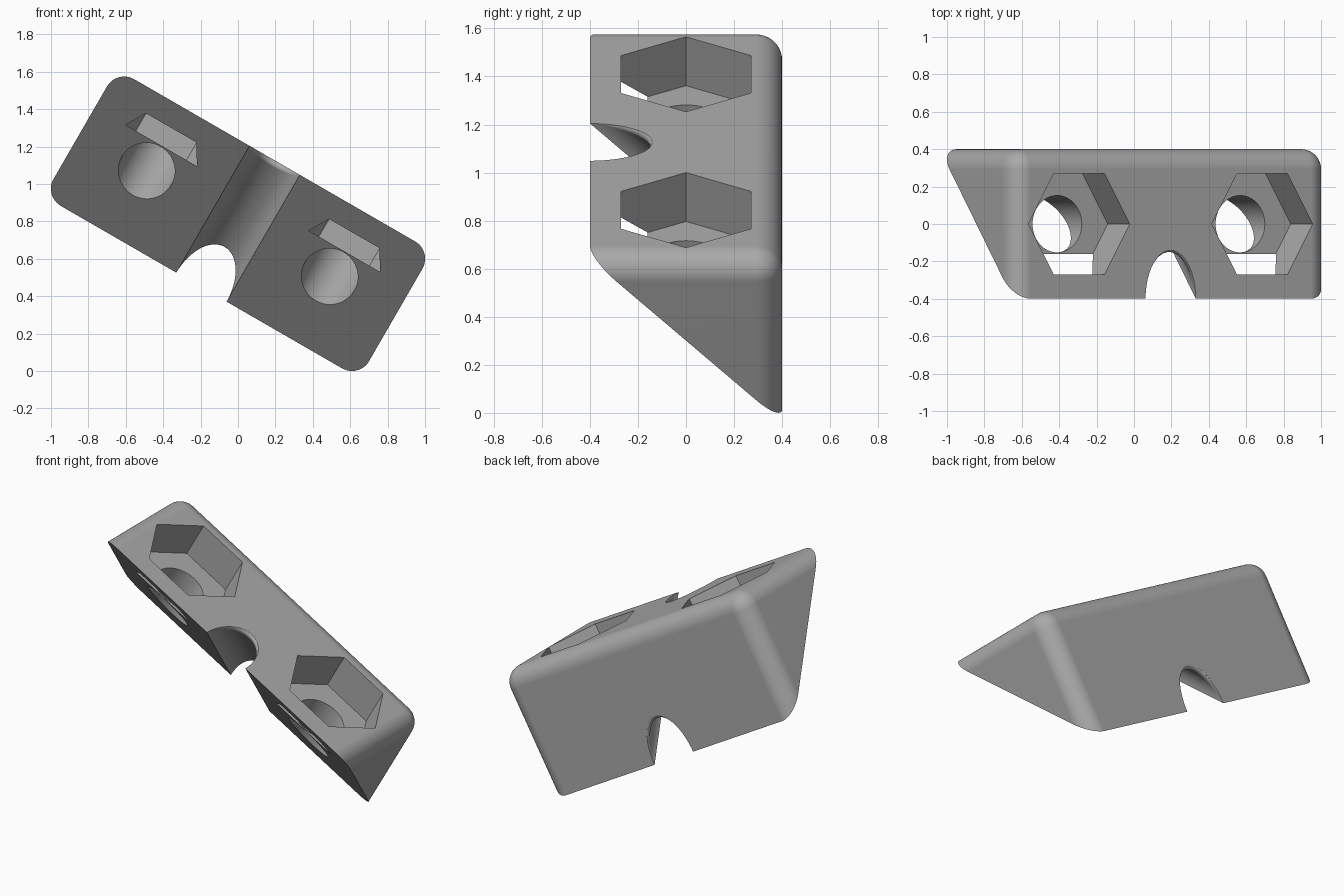
import bpy, bmesh
from math import sin, cos, tan, pi, radians, hypot
from mathutils import Vector

cube = bpy.data.objects.get("Cube")
if cube:
    bpy.data.objects.remove(cube, do_unlink=True)

HALF_LEN, HALF_DEPTH, HALF_HIGH = 0.974, 0.4, 0.392
FILLET = 0.107
HOLE_X = 0.565
POCKET_FLOOR = 0.157


def make_object(name, bm):
    bmesh.ops.recalc_face_normals(bm, faces=bm.faces[:])
    mesh = bpy.data.meshes.new(name)
    bm.to_mesh(mesh)
    bm.free()
    obj = bpy.data.objects.new(name, mesh)
    bpy.context.collection.objects.link(obj)
    return obj


def make_prism(name, sides, radius, x, z_low, z_high):
    bm = bmesh.new()
    bmesh.ops.create_cone(bm, cap_ends=True, segments=sides, radius1=radius,
                          radius2=radius, depth=z_high - z_low)
    # put a corner of the polygon on the long axis
    turn = -max(bm.verts, key=lambda v: v.co.x).co.xy.angle_signed(Vector((1, 0)))
    for v in bm.verts:
        c, s = cos(turn), sin(turn)
        px, py = v.co.x, v.co.y
        v.co = (px * c + py * s + x, py * c - px * s, v.co.z + (z_low + z_high) / 2)
    return make_object(name, bm)


def cut(obj, cutter):
    cutter.hide_render = True
    mod = obj.modifiers.new("cut", 'BOOLEAN')
    mod.operation = 'DIFFERENCE'
    mod.solver = 'EXACT'
    mod.object = cutter
    bpy.context.view_layer.objects.active = obj
    bpy.ops.object.modifier_apply(modifier=mod.name)
    bpy.data.objects.remove(cutter, do_unlink=True)


# Wedge body: block with rounded top, back and end edges, halved on the diagonal
bm = bmesh.new()
bmesh.ops.create_cube(bm, size=2)
for v in bm.verts:
    v.co = (v.co.x * HALF_LEN, v.co.y * HALF_DEPTH, v.co.z * HALF_HIGH)
round_edges = []
for e in bm.edges:
    mid = (e.verts[0].co + e.verts[1].co) / 2
    if mid.y > -0.01 and mid.z > -0.01:
        round_edges.append(e)
bmesh.ops.bevel(bm, geom=round_edges, offset=FILLET, offset_type='OFFSET',
                segments=12, profile=0.5, affect='EDGES')
bmesh.ops.bisect_plane(bm, geom=bm.verts[:] + bm.edges[:] + bm.faces[:],
                       plane_co=(0, 0, 0.001), plane_no=(0, -HALF_HIGH, -HALF_DEPTH),
                       clear_outer=True)
bmesh.ops.holes_fill(bm, edges=[e for e in bm.edges if e.is_boundary], sides=0)
body = make_object("wedge_bracket", bm)

# Rounded channel down the middle of the slanted face, with softened rims
slope = hypot(HALF_DEPTH, HALF_HIGH)
along = Vector((0, -HALF_DEPTH, HALF_HIGH)) / slope
inward = Vector((0, HALF_HIGH, HALF_DEPTH)) / slope
CHANNEL, RIM = 0.155, 0.022
profile = [(CHANNEL * cos(pi * i / 32), sin(pi * i / 32), CHANNEL * sin(pi * i / 32))
           for i in range(33)]
profile = [(CHANNEL, 0, -0.1)] + profile + [(-CHANNEL, 0, -0.1)]


def channel_ring(bm, side, angle, end=None):
    ring = []
    for u, s, depth in profile:
        r = RIM * max(s, 0.15)
        w = slope + 0.001 - depth - r * tan(radians(67.5)) + r * sin(angle)
        d = depth + r * (1 - cos(angle))
        pos = along * side * (end or w) + inward * d
        ring.append(bm.verts.new((u, pos.y, pos.z)))
    return ring


bm = bmesh.new()
angles = [radians(135) * i / 8 for i in range(9)]
rings = [channel_ring(bm, -1, angles[-1], 0.8)]
rings += [channel_ring(bm, -1, a) for a in reversed(angles)]
rings += [channel_ring(bm, 1, a) for a in angles]
rings.append(channel_ring(bm, 1, angles[-1], 0.8))
for a, b in zip(rings, rings[1:]):
    for i in range(len(a)):
        j = (i + 1) % len(a)
        bm.faces.new((a[i], a[j], b[j], b[i]))
bm.faces.new(rings[0])
bm.faces.new(rings[-1])
cut(body, make_object("channel_cutter", bm))

# Two bolt holes, each with a hexagonal nut pocket sunk from the top
for x in (-HOLE_X, HOLE_X):
    cut(body, make_prism("pocket_cutter", 6, 0.312, x, POCKET_FLOOR, 0.6))
    cut(body, make_prism("hole_cutter", 64, 0.152, x, -0.6, 0.5))

# Single grey material
grey = bpy.data.materials.new("plain_grey")
grey.use_nodes = True
colour = (0.4, 0.4, 0.4, 1)
grey.diffuse_color = colour
grey.node_tree.nodes["Principled BSDF"].inputs["Base Color"].default_value = colour
body.data.materials.clear()
body.data.materials.append(grey)

# Tilt into place and shade
body.rotation_euler = (0, radians(30), 0)
body.location = (0, 0, 0.787)
bpy.ops.object.select_all(action='DESELECT')
body.select_set(True)
bpy.context.view_layer.objects.active = body
bpy.ops.object.shade_smooth_by_angle(angle=radians(28))
weighted = body.modifiers.new("even_normals", 'WEIGHTED_NORMAL')
weighted.keep_sharp = True
